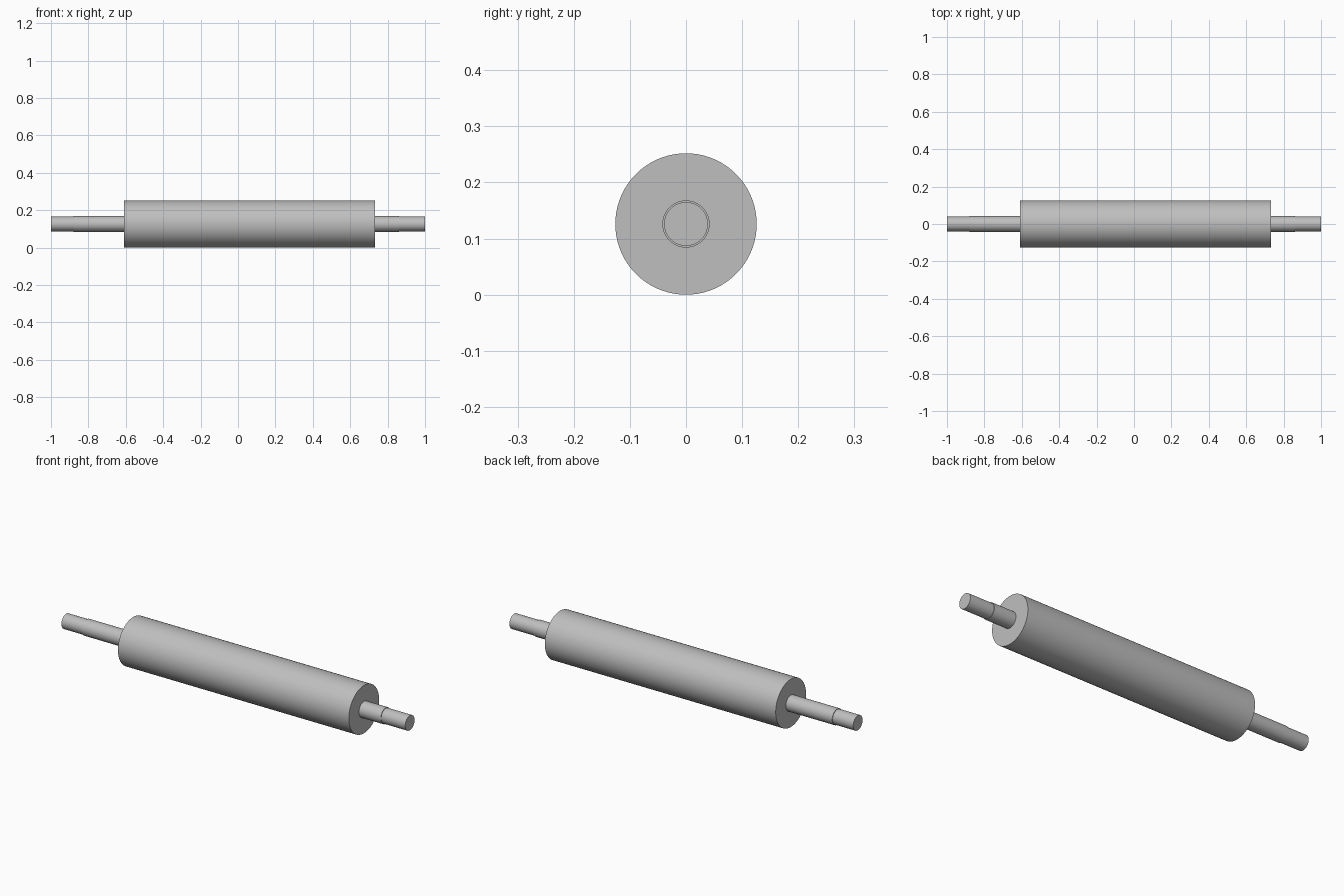
import bpy, bmesh, math
from mathutils import Matrix

if "Cube" in bpy.data.objects:
    bpy.data.objects.remove(bpy.data.objects["Cube"])

SEG = 96
AXIS_Z = 0.126

steel = bpy.data.materials.new("grey_steel")
steel.diffuse_color = (0.52, 0.52, 0.52, 1.0)
steel.use_nodes = True
steel.node_tree.nodes["Principled BSDF"].inputs["Base Color"].default_value = steel.diffuse_color


def turned_part(name, profile):
    """Revolve (x, radius) points about the roller axis and cap both ends."""
    bm = bmesh.new()
    rings = []
    for x, r in profile:
        rings.append([bm.verts.new((x, r * math.cos(2 * math.pi * i / SEG),
                                    r * math.sin(2 * math.pi * i / SEG)))
                      for i in range(SEG)])
    for a, b in zip(rings, rings[1:]):
        for i in range(SEG):
            j = (i + 1) % SEG
            bm.faces.new((a[i], a[j], b[j], b[i]))
    bm.faces.new(rings[0])
    bm.faces.new(rings[-1])
    bmesh.ops.recalc_face_normals(bm, faces=bm.faces)
    bmesh.ops.transform(bm, matrix=Matrix.Translation((0, 0, AXIS_Z)), verts=bm.verts)
    mesh = bpy.data.meshes.new(name)
    bm.to_mesh(mesh)
    bm.free()
    mesh.materials.append(steel)
    obj = bpy.data.objects.new(name, mesh)
    bpy.context.collection.objects.link(obj)
    bpy.ops.object.select_all(action='DESELECT')
    obj.select_set(True)
    bpy.context.view_layer.objects.active = obj
    bpy.ops.object.shade_smooth_by_angle(angle=math.radians(30))
    return obj


# One turned roller: bearing ends, shoulders and the wide drum
BEARING, SHAFT, DRUM = 0.039, 0.042, 0.126
turned_part("roller", [
    (-1.0, BEARING), (-0.88, BEARING),   # long-side bearing end
    (-0.88, SHAFT), (-0.61, SHAFT),      # long-side shoulder
    (-0.61, DRUM), (0.733, DRUM),        # drum
    (0.733, SHAFT), (0.86, SHAFT),       # short-side shoulder
    (0.86, BEARING), (1.0, BEARING),     # short-side bearing end
])
